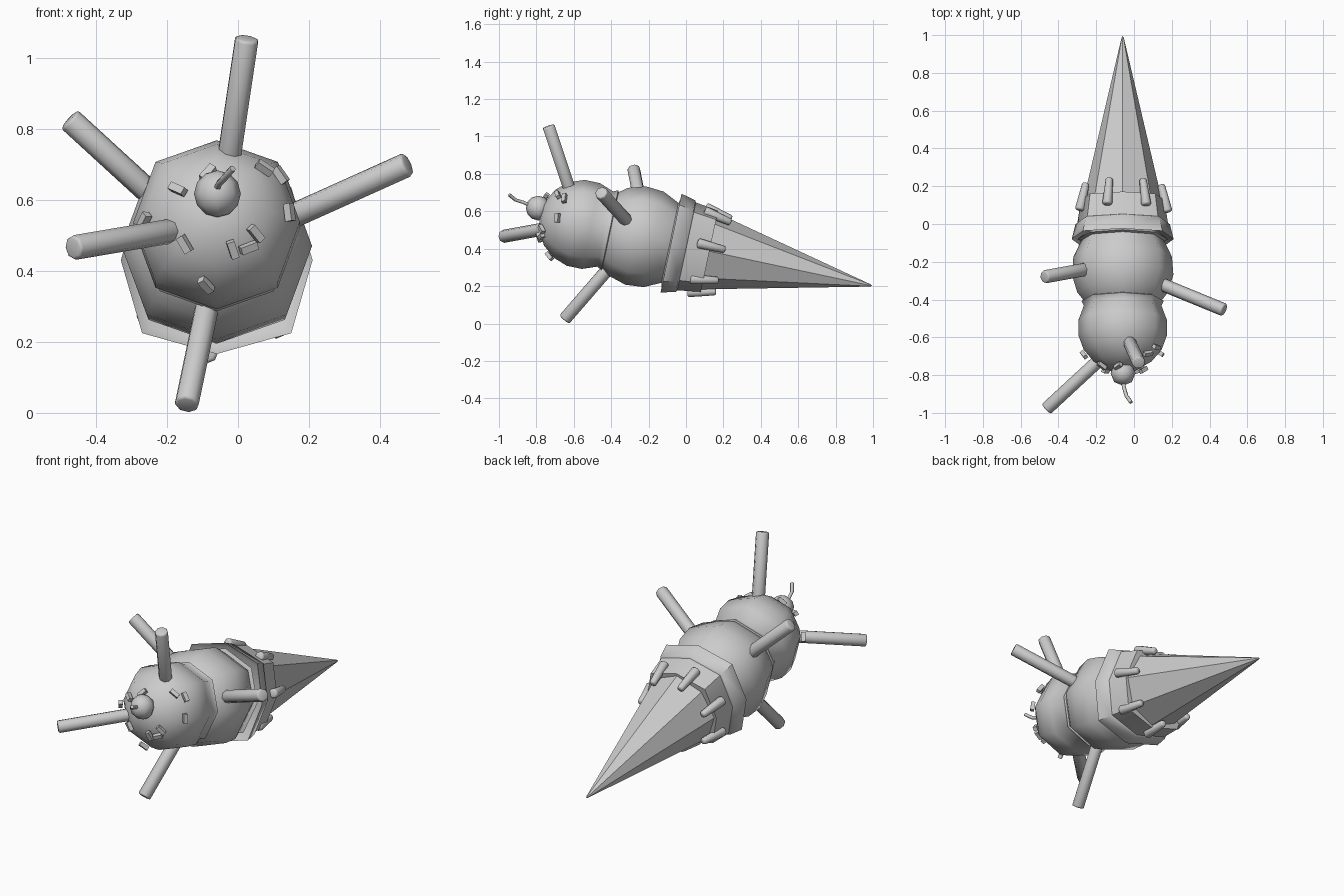
import bpy, bmesh, math
from mathutils import Vector, Matrix

if "Cube" in bpy.data.objects:
    bpy.data.objects.remove(bpy.data.objects["Cube"])

grey = bpy.data.materials.new("light_grey")
grey.use_nodes = True
grey.diffuse_color = (0.6, 0.6, 0.6, 1)
grey.node_tree.nodes["Principled BSDF"].inputs["Base Color"].default_value = (0.6, 0.6, 0.6, 1)

# Tilted main axis, running from the cone rim to the tip
RIM = Vector((-0.06, -0.08, 0.43))
TILT = math.radians(12)
AXIS = Vector((0, math.cos(TILT), -math.sin(TILT)))
UP = Vector((0, math.sin(TILT), math.cos(TILT)))
SIDE = Vector((1, 0, 0))


def on_axis(t, r=0, angle=0):
    return RIM + AXIS * t + (SIDE * math.sin(angle) + UP * math.cos(angle)) * r


def finish(name, bm, smooth=None):
    bmesh.ops.recalc_face_normals(bm, faces=bm.faces)
    mesh = bpy.data.meshes.new(name)
    bm.to_mesh(mesh)
    bm.free()
    mesh.materials.append(grey)
    obj = bpy.data.objects.new(name, mesh)
    bpy.context.collection.objects.link(obj)
    if smooth:
        bpy.ops.object.select_all(action="DESELECT")
        obj.select_set(True)
        bpy.context.view_layer.objects.active = obj
        bpy.ops.object.shade_smooth_by_angle(angle=math.radians(smooth))
    return obj


def lathe(name, profile, smooth=None, flare=1.0, sides=8):
    """Sweep (distance, radius) pairs round the axis; flare widens odd corners."""
    bm = bmesh.new()
    rings = []
    for t, r in profile:
        if r == 0:
            rings.append([bm.verts.new(on_axis(t))] * sides)
        else:
            rings.append([bm.verts.new(on_axis(t, r * (flare if i % 2 else 1),
                          math.tau * i / sides)) for i in range(sides)])
    for a, b in zip(rings, rings[1:]):
        for i in range(sides):
            j = (i + 1) % sides
            bm.faces.new(list(dict.fromkeys((a[i], a[j], b[j], b[i]))))
    return finish(name, bm, smooth)


def rod(name, base, end, r1, r2, bevel=0.008):
    """Round bar with softened ends."""
    base, end = Vector(base), Vector(end)
    way = end - base
    place = Matrix.Translation((base + end) / 2) @ way.to_track_quat("Z", "Y").to_matrix().to_4x4()
    bm = bmesh.new()
    bmesh.ops.create_cone(bm, cap_ends=True, segments=8, radius1=r1, radius2=r2,
                          depth=way.length, matrix=place)
    caps = [e for e in bm.edges if any(len(f.verts) > 4 for f in e.link_faces)]
    bmesh.ops.bevel(bm, geom=caps, offset=bevel, segments=2, affect="EDGES", profile=0.5)
    return finish(name, bm, 50)


def ball_profile(centre, radius, stop, steps=6):
    return [(centre - radius * math.cos(stop * i / steps),
             radius * math.sin(stop * i / steps)) for i in range(steps + 1)]


# Cone and its stepped collar
lathe("cone", [(0.15, 0), (0.15, 0.222), (1.09, 0.006), (1.1, 0)])
lathe("collar", [(0.05, 0), (0.03, 0.24), (0, 0.27), (0.08, 0.25), (0.085, 0.24),
                 (0.21, 0.222), (0.21, 0)], 50, 1.1)

# Two scoops, each with a flared skirt
lathe("rear_scoop", ball_profile(-0.165, 0.27, 2.2) + [(0.0, 0.24), (0.03, 0.2), (0.03, 0)], 60, 1.04)
lathe("front_scoop", ball_profile(-0.48, 0.238, 2.1) + [(-0.335, 0.218), (-0.32, 0.18), (-0.32, 0)],
      60, 1.04)

# Drips spaced round the top of the cone
for k in range(7):
    a = math.radians(-20) + math.tau * k / 7
    rod(f"drip_{k + 1}", on_axis(0.14, 0.24, a), on_axis(0.29, 0.205, a), 0.027, 0.019, 0.01)

# Wafer sticks poking out of the scoops
sticks = {
    "top_stick": ((-0.04, -0.59, 0.62), (0.025, -0.735, 1.055)),
    "right_stick": ((-0.20, -0.23, 0.575), (-0.475, -0.28, 0.827)),
    "left_stick": ((0.10, -0.30, 0.53), (0.478, -0.455, 0.70)),
    "front_stick": ((-0.13, -0.67, 0.522), (-0.465, -0.98, 0.465)),
    "bottom_stick": ((-0.07, -0.34, 0.38), (-0.145, -0.65, 0.022)),
}
for name, (base, end) in sticks.items():
    rod(name, base, end, 0.035, 0.035)

# Cherry with bent stem
bm = bmesh.new()
bmesh.ops.create_uvsphere(bm, u_segments=8, v_segments=6, radius=0.066,
                          matrix=Matrix.Translation((-0.058, -0.79, 0.617)))
finish("cherry", bm, 60)
path = [(-0.06, -0.83, 0.63), (-0.052, -0.87, 0.648), (-0.04, -0.91, 0.66), (-0.015, -0.945, 0.688)]
curve = bpy.data.curves.new("cherry_stem", "CURVE")
curve.dimensions = "3D"
curve.bevel_depth = 0.01
curve.bevel_resolution = 1
curve.use_fill_caps = True
spline = curve.splines.new("POLY")
spline.points.add(len(path) - 1)
for p, co in zip(spline.points, path):
    p.co = (*co, 1)
curve.materials.append(grey)
bpy.context.collection.objects.link(bpy.data.objects.new("cherry_stem", curve))

# Sprinkles lying on the front scoop: x, z, turn in degrees
sprinkles = [(-0.17, 0.63, -30), (-0.085, 0.675, 60), (0.075, 0.69, -20), (0.12, 0.67, -70),
             (0.145, 0.565, 90), (0.05, 0.505, -45), (0.03, 0.465, 15), (-0.015, 0.46, -70),
             (-0.15, 0.475, -60), (-0.09, 0.36, -65), (-0.265, 0.54, 35)]
centre = on_axis(-0.48)
for k, (x, z, turn) in enumerate(sprinkles):
    dx, dz = x - centre.x, z - centre.z
    dy = -math.sqrt(max(0.25 ** 2 - dx * dx - dz * dz, 0.01))
    out = Vector((dx, dy, dz)).normalized()
    a = math.radians(turn)
    along = Vector((math.cos(a), 0, math.sin(a)))
    along = (along - out * along.dot(out)).normalized()
    rot = Matrix((along, out.cross(along), out)).transposed().to_4x4()
    bm = bmesh.new()
    bmesh.ops.create_cube(bm, size=1, matrix=Matrix.Translation(centre + Vector((dx, dy, dz)))
                          @ rot @ Matrix.Diagonal((0.05, 0.022, 0.022, 1)))
    finish(f"sprinkle_{k + 1}", bm)
